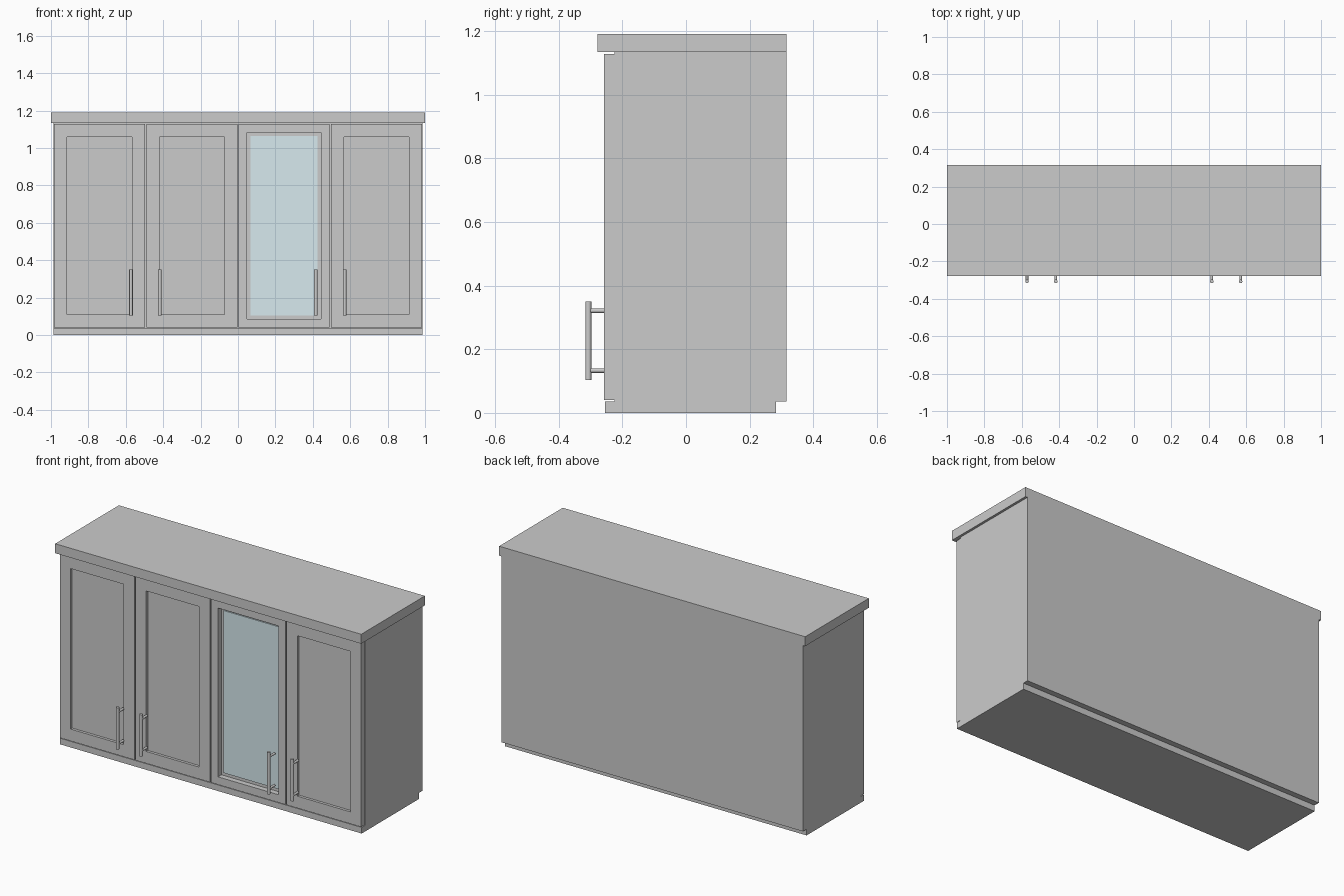
import bpy, bmesh
from mathutils import Matrix, Vector

if "Cube" in bpy.data.objects:
    bpy.data.objects.remove(bpy.data.objects["Cube"])

BACK = 0.316
DOOR_FRONT, DOOR_BACK = -0.257, -0.225


def add_object(name, bm):
    bmesh.ops.recalc_face_normals(bm, faces=bm.faces[:])
    mesh = bpy.data.meshes.new(name)
    bm.to_mesh(mesh)
    bm.free()
    obj = bpy.data.objects.new(name, mesh)
    bpy.context.collection.objects.link(obj)
    return obj


def box_mesh(lo, hi):
    lo, hi = Vector(lo), Vector(hi)
    bm = bmesh.new()
    bmesh.ops.create_cube(bm, size=1, matrix=Matrix.Translation((lo + hi) / 2)
                          @ Matrix.Diagonal((*(hi - lo), 1)))
    bm.normal_update()
    return bm


def box(name, lo, hi):
    return add_object(name, box_mesh(lo, hi))


def door(name, x, rim, recess=None):
    """Framed door: recessed panel, or an open frame when recess is None."""
    bm = box_mesh((x - 0.2435, DOOR_FRONT, 0.04), (x + 0.2435, DOOR_BACK, 1.128))
    faces = [f for f in bm.faces
             if f.normal.y < -0.9 or (recess is None and f.normal.y > 0.9)]
    bmesh.ops.inset_individual(bm, faces=faces, thickness=rim)
    if recess is None:
        bmesh.ops.delete(bm, geom=faces, context='FACES')
        edges = [e for e in bm.edges if e.is_boundary]
        bmesh.ops.bridge_loops(bm, edges=edges)
    else:
        inner = bmesh.ops.extrude_discrete_faces(bm, faces=faces)["faces"][0]
        bmesh.ops.translate(bm, verts=inner.verts[:], vec=(0, recess, 0))
    return add_object(name, bm)


def rod(bm, center, radius, length, along_y=False):
    rot = Matrix.Rotation(1.57079633, 4, 'X') if along_y else Matrix()
    bmesh.ops.create_cone(bm, cap_ends=True, segments=20, radius1=radius,
                          radius2=radius, depth=length,
                          matrix=Matrix.Translation(center) @ rot)


def handle(name, x):
    bm = bmesh.new()
    rod(bm, (x, -0.307, 0.227), 0.0095, 0.247)
    for z in (0.133, 0.321):
        rod(bm, (x, -0.28, z), 0.007, 0.05, along_y=True)
    obj = add_object(name, bm)
    bpy.ops.object.select_all(action='DESELECT')
    obj.select_set(True)
    bpy.context.view_layer.objects.active = obj
    bpy.ops.object.shade_smooth_by_angle()


# Carcass, worktop and plinth
box("cabinet_body", (-0.986, DOOR_BACK, 0.036), (0.986, BACK, 1.134))
box("worktop", (-1, -0.278, 1.134), (1, BACK, 1.19))
box("plinth", (-0.986, -0.254, 0), (0.986, 0.283, 0.036))

# Three panelled doors and one glazed door
door("door_far_left", -0.741, 0.099, 0.016)
door("door_left", -0.247, 0.099, 0.016)
door("glass_door_frame", 0.247, 0.0645)
door("door_far_right", 0.741, 0.099, 0.016)

# Glass pane set near the back of its frame
glass = box("glass_pane", (0.068, -0.232, 0.1045), (0.426, -0.2255, 1.0635))
mat = bpy.data.materials.new("pale_glass")
mat.diffuse_color = (0.68, 0.82, 0.86, 1)
mat.use_nodes = True
mat.node_tree.nodes["Principled BSDF"].inputs["Base Color"].default_value = mat.diffuse_color
glass.data.materials.append(mat)

# Bar handles
for label, hx in (("far_left", -0.572), ("left", -0.418),
                  ("right", 0.416), ("far_right", 0.57)):
    handle("handle_" + label, hx)
